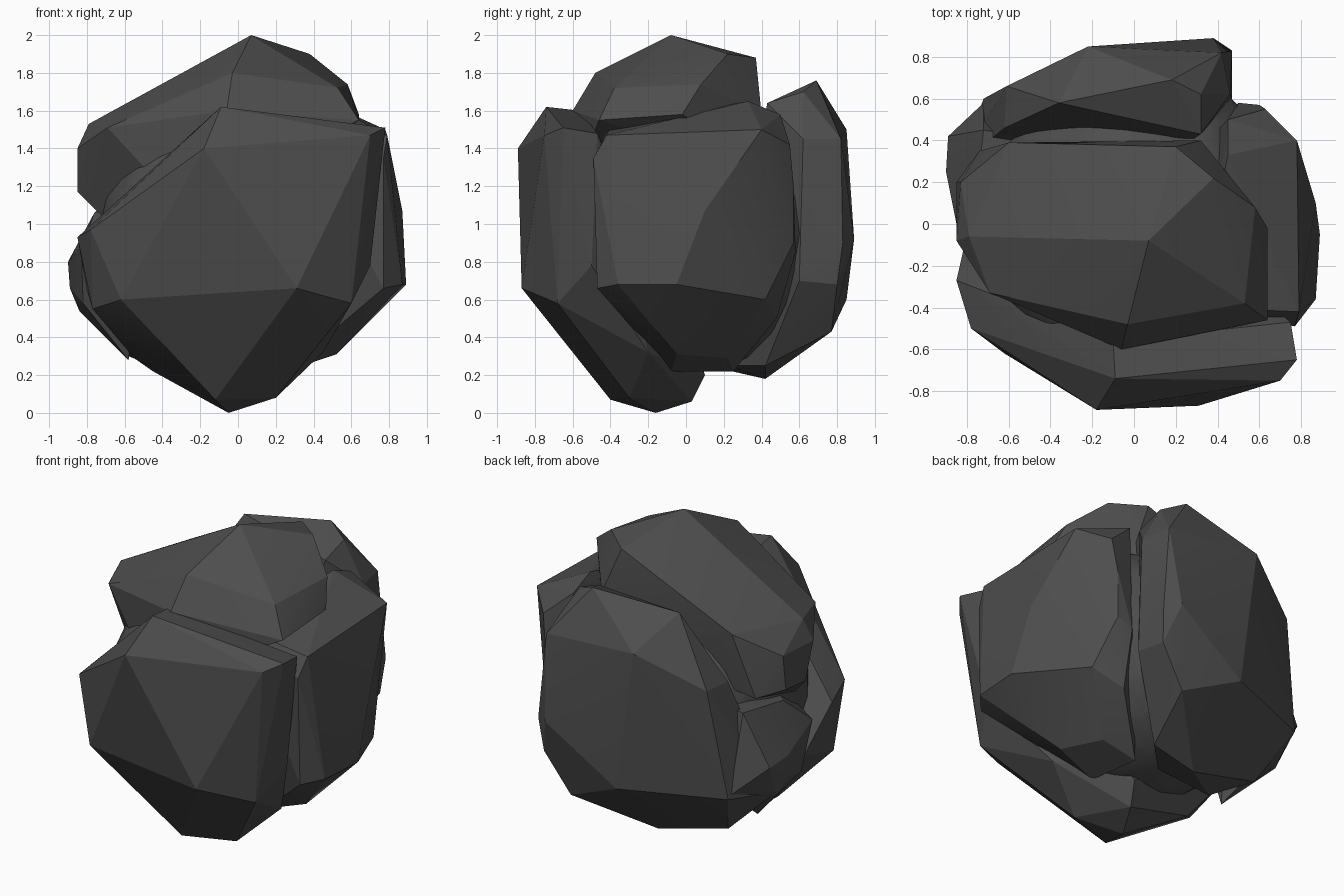
import bpy, bmesh, math
from mathutils import Matrix

stone = bpy.data.materials.new("dark grey stone")
stone.diffuse_color = (0.075, 0.075, 0.075, 1)


def finish(name, bm):
    bmesh.ops.recalc_face_normals(bm, faces=bm.faces)
    me = bpy.data.meshes.new(name)
    bm.to_mesh(me)
    bm.free()
    me.materials.append(stone)
    ob = bpy.data.objects.new(name, me)
    bpy.context.collection.objects.link(ob)
    return ob


def chunk(name, corners):
    """Faceted convex stone chunk spanned by a few corner points."""
    bm = bmesh.new()
    for c in corners:
        bm.verts.new(c)
    res = bmesh.ops.convex_hull(bm, input=bm.verts)
    loose = {v for v in res["geom_interior"] + res["geom_unused"]
             if isinstance(v, bmesh.types.BMVert) and not v.link_faces}
    bmesh.ops.delete(bm, geom=list(loose), context='VERTS')
    return finish(name, bm)


# Rounded core seen at the bottom of the cracks
bm = bmesh.new()
bmesh.ops.create_icosphere(bm, subdivisions=3, radius=1,
                           matrix=Matrix.Translation((0.02, 0, 0.95))
                           @ Matrix.Diagonal((0.76, 0.74, 0.74, 1)))
boulder = finish("boulder", bm)

chunks = []
# Front chunk, running down under the boulder
chunks.append(chunk("front_chunk", [
    (-.18, -.89, 1.40), (.31, -.87, .66), (-.09, -.74, 1.62), (.70, -.75, 1.47),
    (.78, -.65, 1.51), (-.62, -.62, .60), (-.78, -.50, .97), (-.85, -.27, .93),
    (-.77, -.40, .55), (.60, -.68, .58), (-.05, -.16, 0), (-.12, -.40, .07),
    (.20, -.30, .08), (-.55, -.15, .29), (-.45, -.05, .22), (.75, -.47, 1.48),
    (-.10, -.56, 1.60), (.45, -.20, .32), (.05, .03, .06), (-.80, -.05, .65),
    (.70, -.50, .78), (.08, .10, .20)]))

# Right chunk
chunks.append(chunk("right_chunk", [
    (.79, -.42, 1.47), (.78, .40, 1.50), (.63, .55, 1.42), (.89, -.05, .68),
    (.87, -.36, .68), (.87, .10, 1.07), (.77, -.49, 1.35), (.77, -.47, .66),
    (.52, -.05, .31), (.42, .22, .29), (.60, .57, 1.20), (.60, .57, .90),
    (.67, .42, .60), (.45, .50, 1.58), (.45, .33, 1.65), (.30, -.40, 1.52),
    (.50, .58, .85), (.48, .48, .50), (.20, .25, .22), (.25, -.08, .22)]))

# Top chunk, reaching down over the left side
chunks.append(chunk("top_chunk", [
    (.07, -.08, 2.0), (.20, .37, 1.88), (-.60, .39, 1.55), (.38, .22, 1.90),
    (.58, .08, 1.74), (.64, -.02, 1.58), (.64, -.46, 1.55), (.53, -.38, 1.72),
    (-.03, -.48, 1.80), (-.06, -.60, 1.60), (-.69, -.33, 1.51), (-.79, -.06, 1.53),
    (-.83, .20, 1.40), (-.85, .20, 1.19), (-.85, .0, 1.17), (-.85, -.08, 1.40),
    (-.72, -.08, 1.04), (.32, .40, 1.58), (-.74, .35, 1.16), (-.45, -.42, 1.25),
    (.45, -.50, 1.45), (.30, .40, 1.30)]))

# Back chunk, wrapping round to the left
chunks.append(chunk("back_chunk", [
    (.18, .69, 1.76), (-.36, .58, 1.70), (.32, .62, 1.70), (.42, .82, 1.45),
    (-.22, .85, 1.50), (.38, .89, .92), (.47, .83, .90), (-.10, .85, .60),
    (.45, .80, .68), (.28, .77, .43), (-.61, .66, 1.29), (-.72, .60, .60),
    (-.84, .28, .56), (-.58, .40, .30), (-.10, .42, .18), (.20, .42, .25),
    (.46, .62, 1.45), (.47, .60, .70), (0, .22, .25), (-.40, .20, .23),
    (-.62, .46, 1.28), (.32, .43, 1.64)]))

# Low shoulder on the left between front, top and back chunks
chunks.append(chunk("left_shoulder", [
    (-.90, .25, .80), (-.89, .42, .78), (-.89, .22, .66), (-.84, .28, .54),
    (-.76, .10, 1.06), (-.72, .45, 1.10), (-.83, -.10, .88), (-.82, .0, .58),
    (-.58, .10, .28), (-.72, .58, .62), (-.5, -.1, 1.1), (-.4, .4, 1.1)]))

# Fuse the chunks and core into one solid rock
for c in chunks:
    mod = boulder.modifiers.new(c.name, 'BOOLEAN')
    mod.operation, mod.solver, mod.object = 'UNION', 'EXACT', c
bpy.context.view_layer.update()
fused = bpy.data.meshes.new_from_object(
    boulder.evaluated_get(bpy.context.evaluated_depsgraph_get()))
boulder.modifiers.clear()
boulder.data = fused
for c in chunks:
    bpy.data.objects.remove(c)

# Soften only the shallow angles
bpy.context.view_layer.objects.active = boulder
boulder.select_set(True)
bpy.ops.object.shade_smooth_by_angle(angle=math.radians(15))
